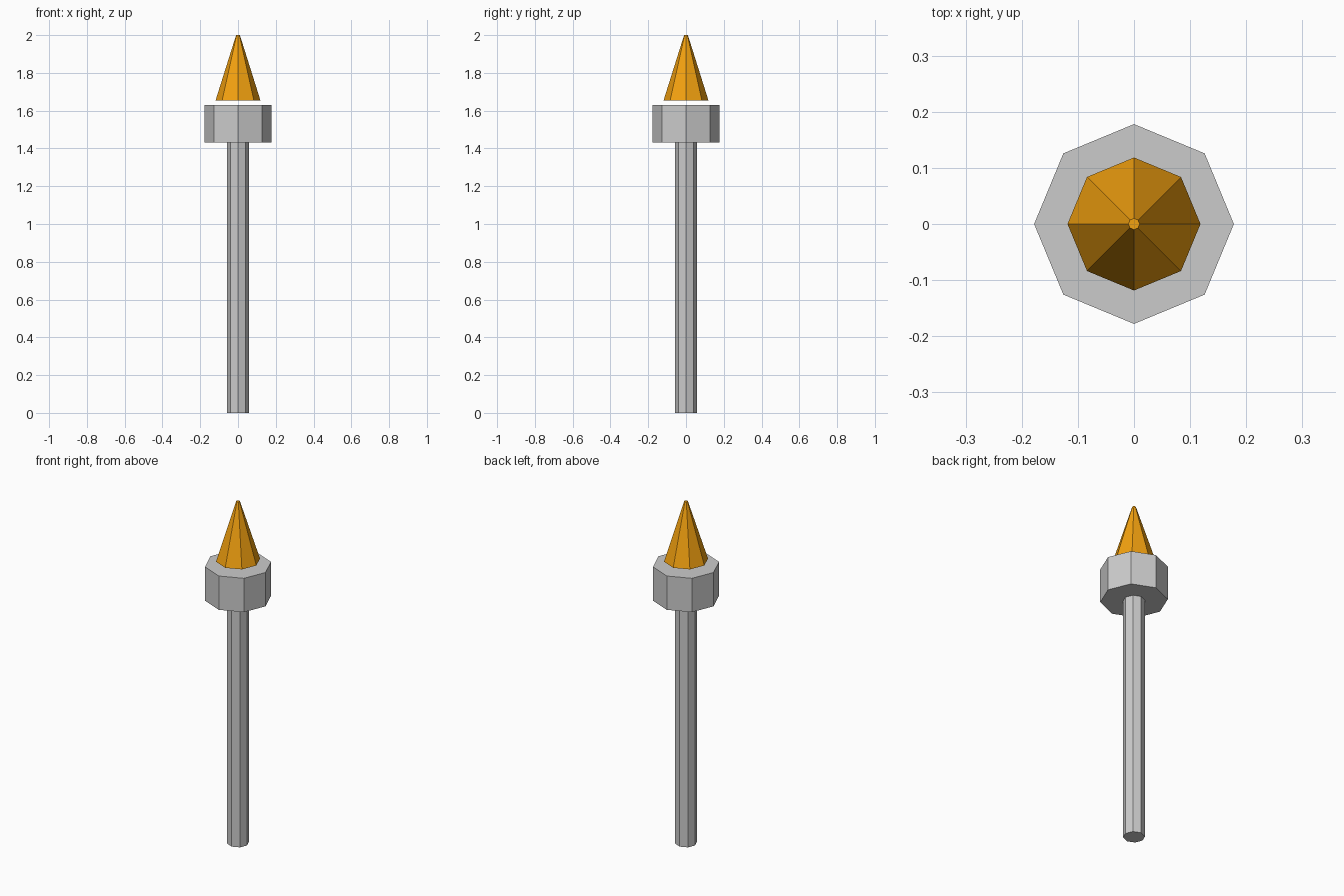
import bpy

if "Cube" in bpy.data.objects:
    bpy.data.objects.remove(bpy.data.objects["Cube"])

SIDES = 8


def prism(name, z0, z1, r0, r1, material=None):
    """Eight-sided solid with a corner on +x, from z0 to z1."""
    bpy.ops.mesh.primitive_cone_add(vertices=SIDES, radius1=r0, radius2=r1,
                                    depth=z1 - z0, location=(0, 0, (z0 + z1) / 2))
    obj = bpy.context.object
    obj.name = name
    if material:
        obj.data.materials.append(material)
    return obj


flame_mat = bpy.data.materials.new("flame_orange")
flame_mat.diffuse_color = (0.9, 0.36, 0.005, 1)
flame_mat.use_nodes = True
flame_mat.node_tree.nodes["Principled BSDF"].inputs["Base Color"].default_value = flame_mat.diffuse_color

# Handle, running slightly up into the holder
prism("shaft", 0.0, 1.48, 0.058, 0.058)

# Wide collar holding the fire
prism("holder", 1.432, 1.63, 0.178, 0.178)

# Flame hovering just above the collar, with a tiny flat tip
prism("flame", 1.655, 2.0, 0.1185, 0.01, flame_mat)
